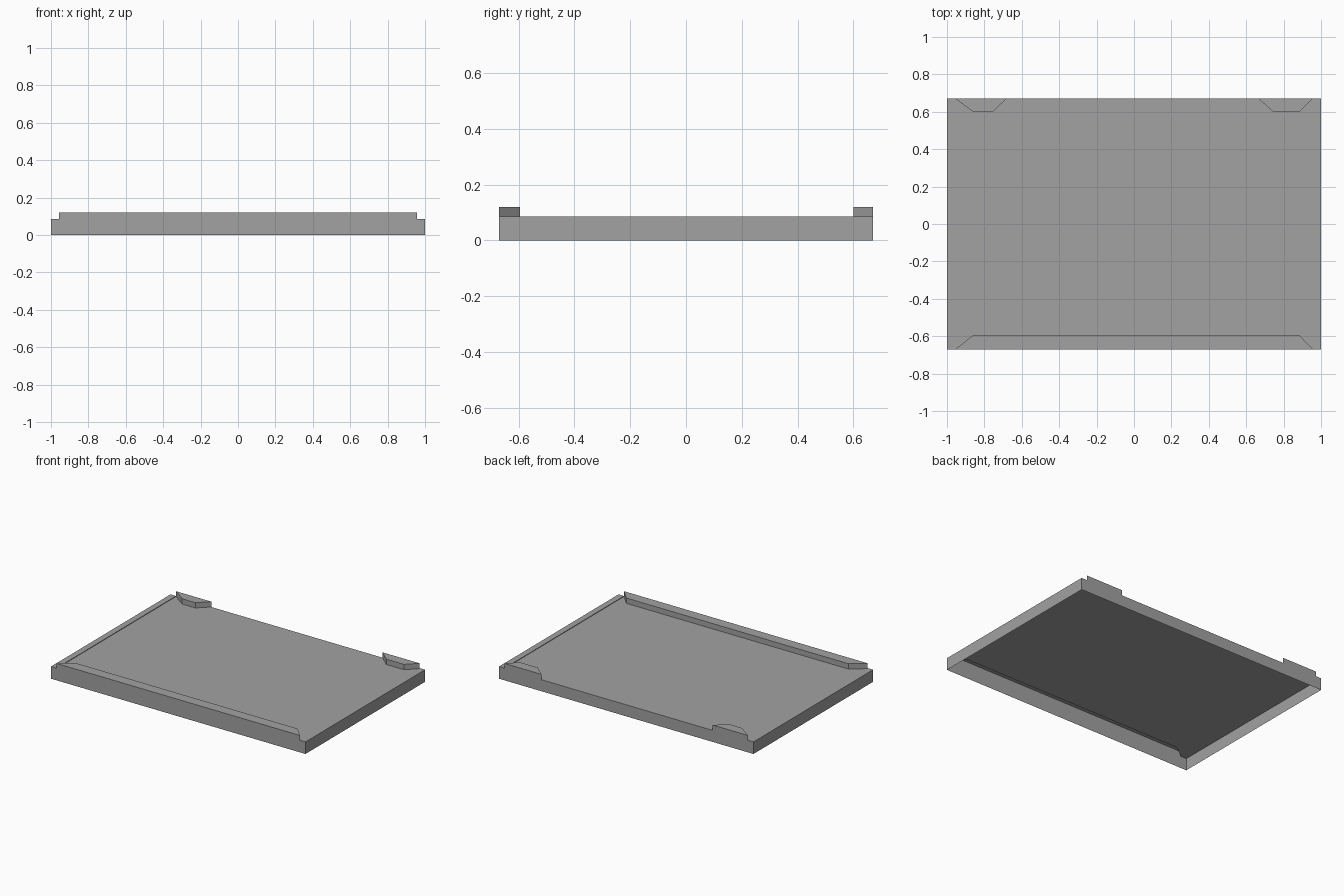
import bpy
import bmesh

cube = bpy.data.objects.get("Cube")
if cube:
    bpy.data.objects.remove(cube, do_unlink=True)

HALF_X, HALF_Y = 1.0, 0.671    # outer footprint
STRIP = 0.957                  # where the side strips meet the panel
RIM, PANEL, TOP = 0.086, 0.082, 0.12
FRONT_IN, BACK_IN = -0.595, 0.6

grey = bpy.data.materials.new("plain grey")
grey.use_nodes = True
grey.diffuse_color = (0.36, 0.36, 0.36, 1)
grey.node_tree.nodes["Principled BSDF"].inputs["Base Color"].default_value = grey.diffuse_color


def flat(bm, plan, z):
    """Horizontal sheet from a counter-clockwise plan."""
    bm.faces.new([bm.verts.new((x, y, z)) for x, y in plan])


def wall(bm, a, b, low, high):
    """Upright sheet from a to b, facing right of the direction of travel."""
    corners = [(*a, low), (*b, low), (*b, high), (*a, high)]
    bm.faces.new([bm.verts.new(c) for c in corners])


def finish(name, bm):
    bmesh.ops.remove_doubles(bm, verts=bm.verts, dist=0.0005)
    mesh = bpy.data.meshes.new(name)
    bm.to_mesh(mesh)
    bm.free()
    mesh.materials.append(grey)
    obj = bpy.data.objects.new(name, mesh)
    bpy.context.collection.objects.link(obj)
    return obj


# Plans of the raised lips, counter-clockwise; the outer edge lies on the footprint
front_lip = [(-STRIP, -HALF_Y), (STRIP, -HALF_Y), (0.885, FRONT_IN), (-0.86, FRONT_IN)]
back_right_tab = [(-0.68, HALF_Y), (-STRIP, HALF_Y), (-0.86, BACK_IN), (-0.755, BACK_IN)]
back_left_tab = [(STRIP, HALF_Y), (0.665, HALF_Y), (0.745, BACK_IN), (0.885, BACK_IN)]

# Raised lips: hollow, open underneath
for name, plan in (("front_lip", front_lip), ("back_right_tab", back_right_tab),
                   ("back_left_tab", back_left_tab)):
    bm = bmesh.new()
    flat(bm, plan, TOP)
    for i, a in enumerate(plan):
        b = plan[(i + 1) % len(plan)]
        wall(bm, a, b, 0 if i == 0 else PANEL, TOP)
    finish(name, bm)

# Main panel, cut away beneath the lips
bm = bmesh.new()
inner = [front_lip[0], front_lip[3], front_lip[2], front_lip[1]]
for tab in (back_left_tab, back_right_tab):
    inner += [tab[0], tab[3], tab[2], tab[1]]
flat(bm, inner, PANEL)
# Back wall between the tabs
wall(bm, back_left_tab[1], back_right_tab[0], 0, PANEL)
finish("main_panel", bm)

# Side rails: narrow top strip, step down to the panel, outer and end walls
for name, side in (("left_rail", 1), ("right_rail", -1)):
    bm = bmesh.new()
    x0, x1 = sorted((side * STRIP, side * HALF_X))
    plan = [(x0, -HALF_Y), (x1, -HALF_Y), (x1, HALF_Y), (x0, HALF_Y)]
    flat(bm, plan, RIM)
    step = 3 if side > 0 else 1
    for i, a in enumerate(plan):
        wall(bm, a, plan[(i + 1) % 4], PANEL if i == step else 0, RIM)
    finish(name, bm)
